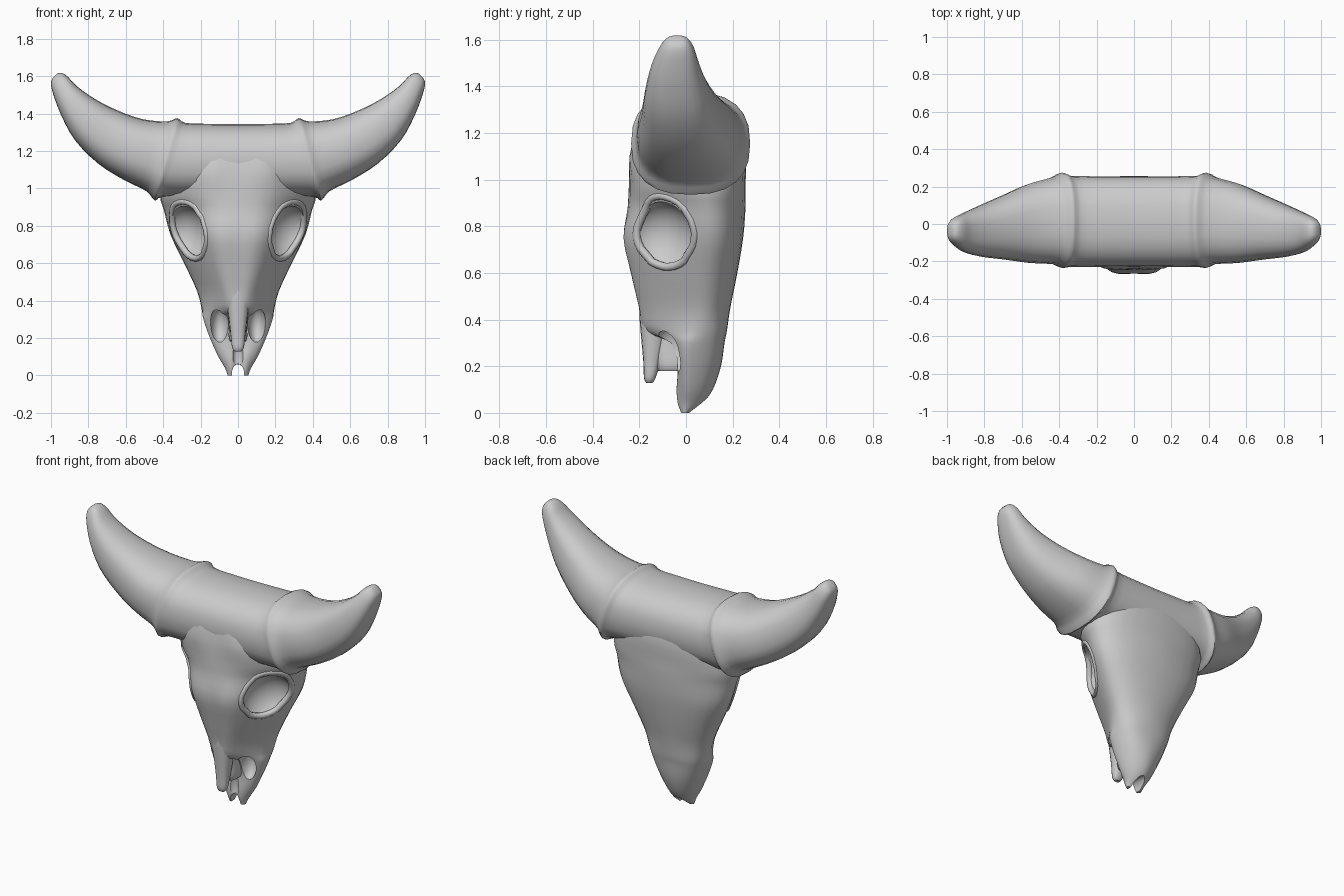
import bpy, bmesh, math
from mathutils import Vector as V

if "Cube" in bpy.data.objects:
    bpy.data.objects.remove(bpy.data.objects["Cube"])


def spline(pts, n, closed=False):
    """Catmull-Rom resampling of a list of vectors."""
    m = len(pts)
    get = (lambda i: pts[i % m]) if closed else (lambda i: pts[max(0, min(m - 1, i))])
    out = []
    for i in range(m if closed else m - 1):
        a, b, c, d = (get(i + k) for k in (-1, 0, 1, 2))
        for s in range(n):
            t = s / n
            out.append(0.5 * (2 * b + (c - a) * t + (2 * a - 5 * b + 4 * c - d) * t * t
                              + (3 * b - a - 3 * c + d) * t ** 3))
    return out if closed else out + [pts[-1].copy()]


def oval(c, u, v, e=2.0, n=24):
    """Superellipse ring around c with half axes u and v."""
    ring = []
    for i in range(n):
        a = 2 * math.pi * i / n
        f = lambda q: math.copysign(abs(q) ** (2 / e), q)
        ring.append(c + u * f(math.cos(a)) + v * f(math.sin(a)))
    return ring


def loft(name, rings, n):
    """Skin rings smoothly into a closed body."""
    cols = [spline(list(col), n) for col in zip(*rings)]
    rows = list(zip(*cols))
    bm = bmesh.new()
    vs = [[bm.verts.new(p) for p in r] for r in rows]
    k = len(vs[0])
    for r, s in zip(vs, vs[1:]):
        for i in range(k):
            j = (i + 1) % k
            bm.faces.new((r[i], r[j], s[j], s[i]))
    bm.faces.new(vs[0])
    bm.faces.new(vs[-1])
    bmesh.ops.recalc_face_normals(bm, faces=bm.faces)
    me = bpy.data.meshes.new(name)
    bm.to_mesh(me)
    bm.free()
    ob = bpy.data.objects.new(name, me)
    bpy.context.collection.objects.link(ob)
    return ob


def activate(ob):
    bpy.ops.object.select_all(action='DESELECT')
    ob.select_set(True)
    bpy.context.view_layer.objects.active = ob


def smooth(ob, deg=40):
    activate(ob)
    bpy.ops.object.shade_smooth_by_angle(angle=math.radians(deg))


def carve(ob, loc, size, rot=(0, 0, 0)):
    """Subtract an ellipsoid from ob."""
    bpy.ops.mesh.primitive_uv_sphere_add(segments=24, ring_count=14, location=loc, rotation=rot)
    cut = bpy.context.object
    cut.scale = size
    cut.hide_render = True
    mod = ob.modifiers.new("carve", 'BOOLEAN')
    mod.operation, mod.solver, mod.object = 'DIFFERENCE', 'EXACT', cut
    activate(ob)
    bpy.ops.object.modifier_apply(modifier=mod.name)
    bpy.data.objects.remove(cut)


# Head: z, front centre y, forehead edge, cheek, back corner, back centre y
sections = [
    (1.25, -.20, (.16, -.18), (.29, 0), (.22, .17), .22),
    (1.10, -.235, (.20, -.22), (.37, 0), (.32, .2), .255),
    (.97, -.245, (.22, -.20), (.41, .02), (.34, .2), .255),
    (.88, -.25, (.19, -.20), (.39, .05), (.31, .2), .255),
    (.75, -.265, (.16, -.23), (.355, .06), (.28, .2), .245),
    (.60, -.235, (.13, -.20), (.285, .05), (.22, .18), .22),
    (.45, -.20, (.09, -.17), (.215, .04), (.17, .15), .19),
    (.35, -.18, (.08, -.14), (.19, .02), (.15, .14), .175),
    (.30, -.06, (.10, -.06), (.185, 0), (.14, .13), .165),
    (.20, -.03, (.09, -.035), (.15, 0), (.11, .11), .15),
    (.10, -.03, (.05, -.04), (.105, 0), (.075, .08), .115),
    (.04, -.02, (.04, -.035), (.07, 0), (.05, .05), .07),
    (0, -.01, (.035, -.02), (.055, -.005), (.04, .01), .02),
]
rings = []
for z, yf, A, B, C, yb in sections:
    side = [A, B, C]
    loop = [(0, yf)] + side + [(0, yb)] + [(-x, y) for x, y in reversed(side)]
    rings.append(spline([V((x, y, z)) for x, y in loop], 4, True))
head = loft("skull_head", rings, 3)

# Raised rims around the eye sockets, laid on the head surface
ang = math.atan2(.28, .20)
for s, label in ((1, "right"), (-1, "left")):
    cu = bpy.data.curves.new("eye_rim_" + label, 'CURVE')
    cu.dimensions, cu.bevel_depth, cu.bevel_resolution = '3D', .018, 2
    sp = cu.splines.new('POLY')
    n = 32
    sp.points.add(n - 1)
    sp.use_cyclic_u = True
    for i in range(n):
        a = 2 * math.pi * i / n
        t = .165 * math.cos(a)
        p = V((s * (.29 + t * math.cos(ang) + .03), -.11 + t * math.sin(ang) - .02,
               .75 + .165 * math.sin(a)))
        hit, q, nor, _ = head.closest_point_on_mesh(p)
        sp.points[i].co = (*(q - nor * .009), 1)
    bpy.context.collection.objects.link(bpy.data.objects.new("eye_rim_" + label, cu))

# Eye sockets, nostrils, muzzle groove and notch
for s in (1, -1):
    carve(head, (s * .29, -.11, .75), (.155, .125, .155), (0, 0, s * ang))
    carve(head, (s * .10, -.06, .27), (.05, .08, .10))
carve(head, (0, -.05, .11), (.03, .035, .09))
carve(head, (0, .02, .01), (.034, .2, .052))
smooth(head)

# Horns and crown as one barrel: upper x z, lower x z, y min, y max
half = [
    (.15, 1.345, .20, .955, -.23, .255),
    (.28, 1.35, .40, .955, -.23, .258),
    (.325, 1.375, .445, .935, -.235, .275),
    (.38, 1.358, .49, .985, -.215, .25),
    (.51, 1.37, .61, 1.045, -.208, .215),
    (.64, 1.415, .745, 1.13, -.19, .155),
    (.76, 1.475, .87, 1.255, -.175, .10),
    (.86, 1.545, .945, 1.39, -.15, .06),
    (.91, 1.597, .99, 1.51, -.115, .035),
    (.945, 1.618, 1.0, 1.565, -.085, .01),
    (.97, 1.612, .99, 1.59, -.06, -.015),
]
full = [(-a, b, -c, d, e, f) for a, b, c, d, e, f in reversed(half)]
full += [(0, 1.343, 0, .955, -.23, .255)] + half
rings = []
for xu, zu, xl, zl, y0, y1 in full:
    top, low = V((xu, (y0 + y1) / 2, zu)), V((xl, (y0 + y1) / 2, zl))
    rings.append(oval((top + low) / 2, V((0, (y1 - y0) / 2, 0)), (top - low) / 2, 2.5))
smooth(loft("horns_and_crown", rings, 3))


# Nasal bone and inner septum: z, half width, y front, y back
def bone(name, rows):
    smooth(loft(name, [oval(V((0, (a + b) / 2, z)), V((w, 0, 0)), V((0, (b - a) / 2, 0)), 2.5, 16)
                       for z, w, a, b in rows], 3))


bone("nasal_bone", [(.52, .08, -.20, -.08), (.42, .065, -.20, -.08), (.32, .052, -.192, -.09),
                    (.22, .04, -.183, -.11), (.15, .032, -.18, -.13), (.128, .018, -.17, -.145)])
bone("nasal_septum", [(.42, .05, -.15, .02), (.30, .045, -.14, .02), (.21, .05, -.13, .02),
                      (.18, .04, -.12, .01)])
